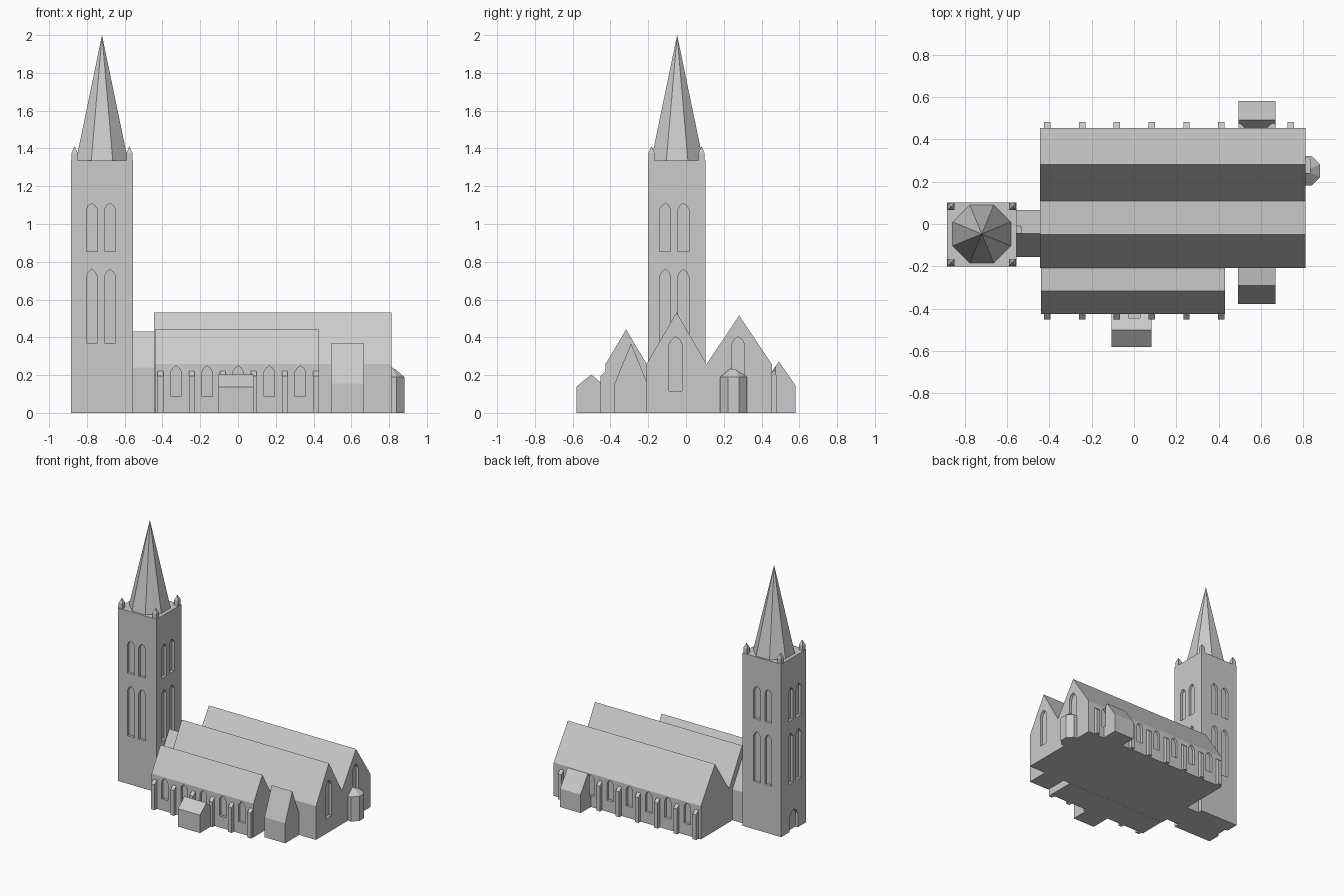
import bpy, bmesh, math

if "Cube" in bpy.data.objects:
    bpy.data.objects.remove(bpy.data.objects["Cube"])

stone = bpy.data.materials.new("grey_stone")
stone.diffuse_color = (0.6, 0.6, 0.6, 1)
stone.use_nodes = True
stone.node_tree.nodes["Principled BSDF"].inputs["Base Color"].default_value = stone.diffuse_color


def add_prism(bm, profile, axis, a, b):
    """Extrude a (u, z) profile along x or y from a to b."""
    def place(u, z, t):
        return (t, u, z) if axis == 'x' else (u, t, z)
    lo = [bm.verts.new(place(u, z, a)) for u, z in profile]
    hi = [bm.verts.new(place(u, z, b)) for u, z in profile]
    n = len(profile)
    bm.faces.new(lo)
    bm.faces.new(hi)
    for i in range(n):
        bm.faces.new((lo[i], lo[(i + 1) % n], hi[(i + 1) % n], hi[i]))


def finish(name, bm):
    bmesh.ops.recalc_face_normals(bm, faces=bm.faces[:])
    me = bpy.data.meshes.new(name)
    bm.to_mesh(me)
    bm.free()
    me.materials.append(stone)
    ob = bpy.data.objects.new(name, me)
    bpy.context.collection.objects.link(ob)
    return ob


def gabled(name, x0, x1, yc, half, eave, ridge):
    """Block with a pitched roof, ridge along x."""
    bm = bmesh.new()
    add_prism(bm, [(yc - half, 0), (yc + half, 0), (yc + half, eave),
                   (yc, ridge), (yc - half, eave)], 'x', x0, x1)
    return finish(name, bm)


def add_ring_solid(bm, cx, cy, r, sides, z0, z1, tip):
    """Upright polygonal shaft (optional) topped by a pyramid."""
    def ring(z):
        return [bm.verts.new((cx + r * math.cos((i + .5) * math.tau / sides),
                              cy + r * math.sin((i + .5) * math.tau / sides), z))
                for i in range(sides)]
    base = ring(z0)
    bm.faces.new(base)
    top = base
    if z1 > z0:
        top = ring(z1)
        for i in range(sides):
            j = (i + 1) % sides
            bm.faces.new((base[i], base[j], top[j], top[i]))
    apex = bm.verts.new((cx, cy, tip))
    for i in range(sides):
        bm.faces.new((top[i], top[(i + 1) % sides], apex))


def lancet(u, w, z0, spring, top):
    """Pointed-arch outline."""
    h, r = w / 2, top - spring
    return [(u - h, z0), (u + h, z0), (u + h, spring), (u + h * .6, spring + r * .62),
            (u, top), (u - h * .6, spring + r * .62), (u - h, spring)]


# Main volumes
TX, TY, TH = -0.72, -0.05, 1.335
X0, X1, Y0, Y1 = -0.885, -0.555, -0.202, 0.102
bm = bmesh.new()
add_prism(bm, [(X0, 0), (X1, 0), (X1, TH), (X0, TH)], 'y', Y0, Y1)
tower = finish("tower", bm)
SOUTH, NORTH, EAST = -0.425, 0.455, 0.812
nave = gabled("nave", -0.445, EAST, -0.05, 0.158, 0.26, 0.532)
north_aisle = gabled("north_aisle", -0.445, EAST, 0.2815, 0.1735, 0.257, 0.515)
south_aisle = gabled("south_aisle", -0.44, 0.43, -0.317, 0.108, 0.26, 0.442)
link = gabled("tower_link", -0.556, -0.444, -0.045, 0.112, 0.24, 0.43)
south_vestry = gabled("south_vestry", 0.492, 0.668, -0.291, 0.087, 0.155, 0.368)
south_porch = gabled("south_porch", -0.106, 0.082, -0.502, 0.079, 0.138, 0.203)
north_porch = gabled("north_porch", 0.494, 0.668, 0.492, 0.089, 0.143, 0.272)

# Octagonal stair turret on the east wall
bm = bmesh.new()
add_ring_solid(bm, 0.81, 0.252, 0.0765, 8, 0, 0.19, 0.25)
turret = finish("east_turret", bm)

# Spire and corner pinnacles
bm = bmesh.new()
add_ring_solid(bm, TX, TY + .003, 0.149, 8, TH, TH, 2.0)
finish("spire", bm)
bm = bmesh.new()
for px in (X0 + .02, X1 - .02):
    for py in (Y0 + .02, Y1 - .02):
        add_ring_solid(bm, px, py, 0.023, 4, TH, 1.375, 1.412)
finish("pinnacles", bm)

# Buttresses with sloping tops
STEP = 0.1645
for name, wall, s, count in (("south_buttresses", SOUTH, -1, 6),
                             ("north_buttresses", NORTH, 1, 8)):
    bm = bmesh.new()
    for i in range(count):
        x = -0.41 + i * STEP
        add_prism(bm, [(wall - s * .005, 0), (wall + s * .027, 0),
                       (wall + s * .027, .196), (wall - s * .005, .225)],
                  'x', x - .015, x + .015)
    finish(name, bm)

# Recessed windows and door: one shared cutter
bm = bmesh.new()
D = 0.02


def cut(profile, axis, wall):
    add_prism(bm, profile, axis, wall - D, wall + D)


for z0, spring, top in ((0.855, 1.077, 1.11), (0.37, 0.722, 0.76)):
    for off in (-0.048, 0.048):
        for wall in (Y0, Y1):
            cut(lancet(TX - .006 + off, 0.058, z0, spring, top), 'y', wall)
        for wall in (X0, X1):
            cut(lancet(TY - .012 + off, 0.058, z0, spring, top), 'x', wall)
cut(lancet(TY, 0.1, -0.02, 0.11, 0.16), 'x', X0)
for wall, count in ((SOUTH, 5), (NORTH, 7)):
    for i in range(count):
        cut(lancet(-0.328 + i * STEP, 0.055, 0.088, 0.217, 0.249), 'y', wall)
for y in (-0.055, 0.276):
    cut(lancet(y, 0.07, 0.117, 0.36, 0.403), 'x', EAST)
cutter = finish("window_cutter", bm)
cutter.hide_render = True

targets = (tower, nave, north_aisle, south_aisle, link, south_porch, north_porch, turret)
for ob in targets:
    mod = ob.modifiers.new("windows", 'BOOLEAN')
    mod.operation = 'DIFFERENCE'
    mod.solver = 'EXACT'
    mod.object = cutter
bpy.context.view_layer.update()
deps = bpy.context.evaluated_depsgraph_get()
cut_meshes = [bpy.data.meshes.new_from_object(ob.evaluated_get(deps)) for ob in targets]
for ob, me in zip(targets, cut_meshes):
    ob.modifiers.clear()
    ob.data = me
bpy.data.objects.remove(cutter)
